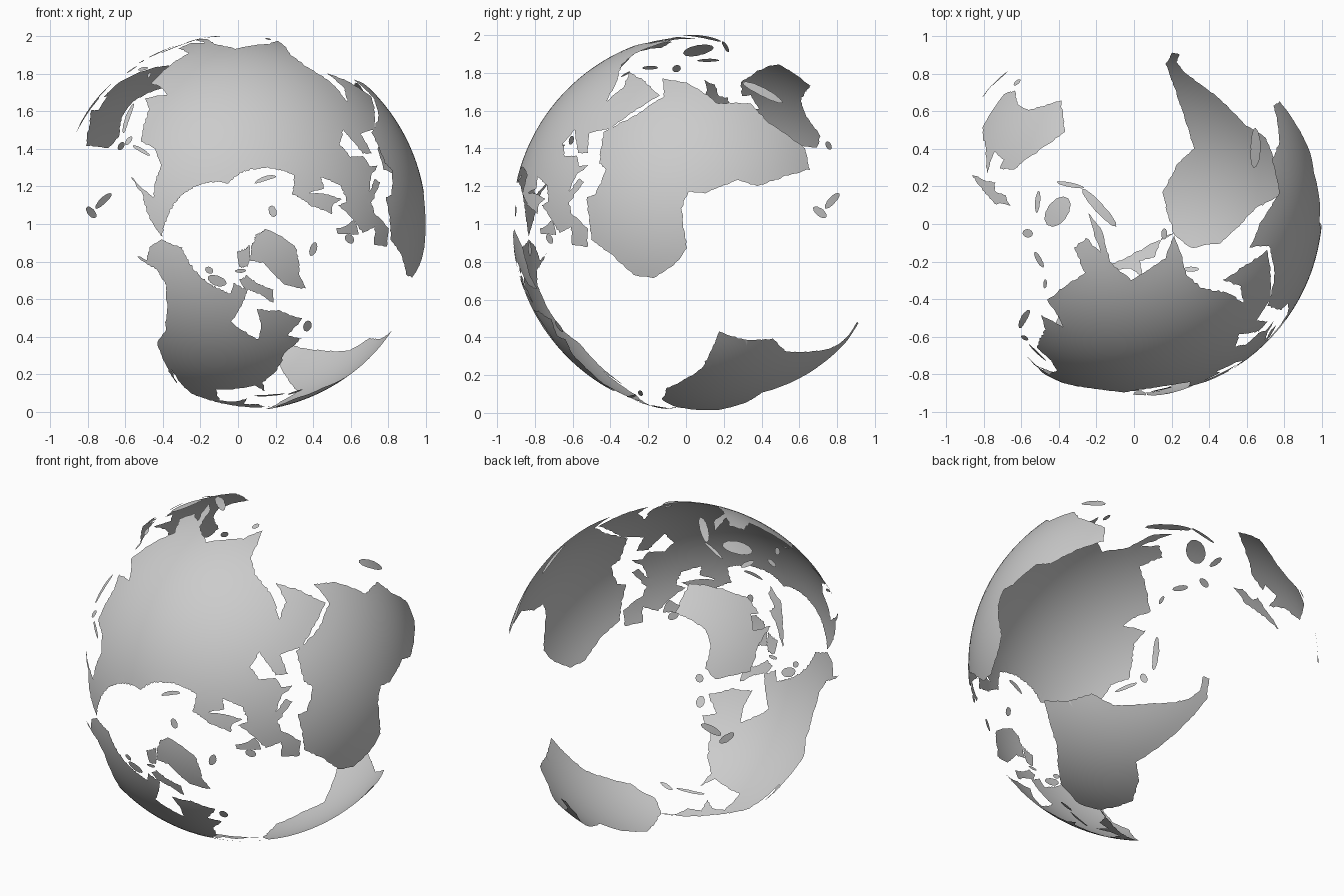
import bpy, bmesh, random
from math import sin, cos, radians, hypot, ceil, pi
from mathutils import Vector
from mathutils.geometry import delaunay_2d_cdt

R, CY, CZ = 1.0045, 0.083, 1.0045   # globe radius and centre; the north pole faces -y
GRID = 3.0                          # surface grid in degrees
random.seed(4)


def on_globe(lon, lat):
    a, b = radians(lon), radians(lat)
    return (R * cos(b) * cos(a), CY - R * sin(b), CZ + R * cos(b) * sin(a))


def land(name, outline, rough=0.3):
    """Fill a (longitude, latitude) outline with a ragged coast and wrap it on the globe."""
    edge = []
    for (x0, y0), (x1, y1) in zip(outline, outline[1:] + outline[:1]):
        n = max(1, ceil(hypot(x1 - x0, y1 - y0) / 1.2))
        for i in range(n):
            w = rough if i else 0
            edge.append(Vector((x0 + (x1 - x0) * i / n + random.uniform(-w, w),
                                y0 + (y1 - y0) * i / n + random.uniform(-w, w))))
    x_min, x_max = min(p.x for p in edge), max(p.x for p in edge)
    y_min, y_max = min(p.y for p in edge), max(p.y for p in edge)
    grid = [Vector((x_min + (i + 0.5 * (j % 2)) * GRID + 0.013, y_min + j * GRID + 0.017))
            for j in range(1, int((y_max - y_min) / GRID) + 1)
            for i in range(int((x_max - x_min) / GRID) + 1)]
    k = len(edge)
    loop = [(i, (i + 1) % k) for i in range(k)]
    pts, _, faces, *_ = delaunay_2d_cdt(edge + grid, loop, [], 1, 1e-5)
    bm = bmesh.new()
    vs = [bm.verts.new(on_globe(*p)) for p in pts]
    for f in faces:
        bm.faces.new([vs[i] for i in f])
    bmesh.ops.delete(bm, geom=[v for v in bm.verts if not v.link_faces], context='VERTS')
    me = bpy.data.meshes.new(name)
    bm.to_mesh(me)
    bm.free()
    me.shade_smooth()
    bpy.context.collection.objects.link(bpy.data.objects.new(name, me))


def island(name, lon, lat, length, width, tilt=0):
    """Oval island: half length and half width in degrees of arc, tilt from east."""
    t, outline = radians(tilt), []
    for i in range(12):
        u, v = length * cos(i * pi / 6), width * sin(i * pi / 6)
        outline.append((lon + (u * cos(t) - v * sin(t)) / cos(radians(lat)), lat + u * sin(t) + v * cos(t)))
    land(name, outline, 0.1)


# continents
land("eurasia", [
    (41, 67), (28, 71), (13, 66.5), (5.5, 60), (11, 59), (13, 55.6), (18, 60.5), (23, 65.8), (22, 60.5), (29, 60),
    (20, 54.5), (11, 54), (10, 57.5), (-4.5, 48.5), (-1.5, 43.5), (-9, 43), (-9, 37), (-2, 36.8), (4, 43.5),
    (9, 44.3), (16, 38.2), (18, 40.2), (12.5, 45), (19.5, 41.5), (22.5, 36.6), (23.5, 40.5), (28.3, 41.3),
    (30.5, 46.3), (38, 47), (41.5, 41.8), (29.2, 40.8), (27.5, 36.8), (36, 36.5), (34.5, 29), (43.6, 12.7),
    (59.5, 22.3), (51.5, 24.4), (48, 30), (56.8, 26.5), (67, 25), (72.8, 20.5), (77.5, 8.1), (80, 15.5), (91, 22.4),
    (97.6, 16.4), (100, 6.5), (104, 1.5), (100.5, 13.5), (105, 9), (109, 12), (106, 20), (121.8, 29), (119.3, 35),
    (119, 39), (126.5, 34.4), (127.8, 40), (140, 48), (138, 54), (143, 59.3), (163, 62), (156.5, 52), (163, 58),
    (190, 66), (160, 69.7), (105, 77.5), (70, 72)])
land("africa", [
    (-6, 35.6), (10, 37.2), (10.5, 34), (19, 30.3), (22, 32.7), (34.2, 31.2), (37.3, 20), (43, 11.5), (51.2, 11.9),
    (48, 4.5), (39.3, -5), (40.7, -15), (35, -20), (28, -33), (20, -34.8), (14.5, -23), (11.8, -17), (13.5, -11),
    (9, -1), (9.5, 4), (4.4, 6.2), (-7.6, 4.4), (-13, 8.5), (-17.4, 14.7), (-17, 21), (-9.8, 30)])
land("north_america", [
    (-156.5, 71.2), (-168, 65.6), (-165, 61), (-158, 58.5), (-164, 54.8), (-150, 60.5), (-139, 59.8), (-130, 54.5),
    (-124, 47), (-124, 40), (-117, 32.5), (-109.8, 23), (-114.5, 31.5), (-105.5, 20.5), (-94, 16), (-86, 11.5),
    (-77.5, 7.6), (-81.5, 9), (-83.4, 15), (-88.3, 16), (-87, 21.4), (-91, 18.6), (-96, 19), (-97.5, 27), (-84, 30),
    (-81, 25.3), (-81.2, 31.5), (-75.8, 35.5), (-70.2, 43), (-61, 45.8), (-66, 49.5), (-56, 52.5), (-65, 59.5),
    (-77.7, 62.3), (-77, 57), (-80, 51.3), (-94, 58.5), (-87, 64.5), (-82, 69), (-94, 71.5), (-96, 68), (-128, 70)])
land("south_america", [
    (-77.5, 8), (-72, 12), (-62, 10.6), (-50, 0), (-35, -5.3), (-39, -13), (-41, -22), (-48.6, -26), (-57, -36.5),
    (-67, -46), (-69, -51), (-65.2, -54.8), (-69, -55.8), (-75, -50), (-73.5, -37.2), (-70.3, -18.4), (-76.2, -13.8),
    (-81.3, -5), (-80, 1)])
land("australia", [
    (142.5, -10.8), (146.3, -19), (153, -25.3), (150, -37.3), (144, -38.8), (137.7, -33.5), (131, -31.5), (118, -35),
    (113.6, -24), (122, -18), (130.5, -12), (136.8, -12.2), (135.6, -15), (140.8, -17.6)])

# large islands with their own outline
land("greenland", [(-73, 78.2), (-60, 82), (-33, 83.6), (-12, 81.4), (-22, 71), (-40, 65), (-44, 60), (-53, 66),
                   (-57, 75.5)])
land("baffin", [(-89, 72.5), (-80, 73.7), (-62, 66.5), (-66, 62.5), (-73, 67), (-85, 70)])
land("ellesmere", [(-62, 82.5), (-92, 81.3), (-88, 76.5), (-78, 76.3)])
land("britain", [(-5.5, 50.1), (1.5, 51.8), (-2, 56), (-3, 58.6), (-6, 58)])
land("new_guinea", [(131, -.8), (138, -1.6), (150.8, -10.3), (143, -8.5), (138, -8), (138, -5.5), (133, -4)])

# oval islands: arctic and atlantic
island("victoria_island", -110, 71, 3, 1.6)
island("banks_island", -121.5, 73, 1.3, 1)
island("devon_island", -87, 75.3, 1.7, .6)
island("novaya_zemlya", 59, 74, 3.6, .7, 50)
island("svalbard", 19, 78.8, 1.8, 1.2)
island("iceland", -19, 65, 2.2, 1.2)
island("ireland", -8, 53.3, 1.9, 1.3, 70)
island("newfoundland", -56, 48.8, 2, 1.4, 60)
island("cuba", -79.5, 21.7, 5, .6, -17)
island("hispaniola", -71.3, 18.8, 2.5, .8)

# oval islands: asia and the pacific
island("sakhalin", 143, 50, 4, .6, -85)
island("hokkaido", 143, 43.4, 1.6, 1.1)
island("honshu", 136.5, 36, 5.6, 1, 38)
island("taiwan", 121, 23.6, 1.6, .6, 70)
island("luzon", 121.6, 15.8, 2.7, 1, -65)
island("mindanao", 124.7, 7.6, 1.9, 1.3)
island("borneo", 114, 1, 5.4, 3.4, 48)
island("sumatra", 100.7, -.2, 7.8, 1.5, -47)
island("java", 110, -7.2, 4.6, .7, -11)
island("sulawesi", 120.8, -2, 3.4, .9, 85)
island("sri_lanka", 80.7, 7.8, 1.7, .9, 90)
island("madagascar", 47, -18.8, 6.9, 2, 70)
island("tasmania", 146.6, -42, 1.4, 1.3)
island("north_new_zealand", 175.8, -38.6, 2.9, 1.3, -65)
island("south_new_zealand", 170.5, -43.5, 4, 1.2, 50)
